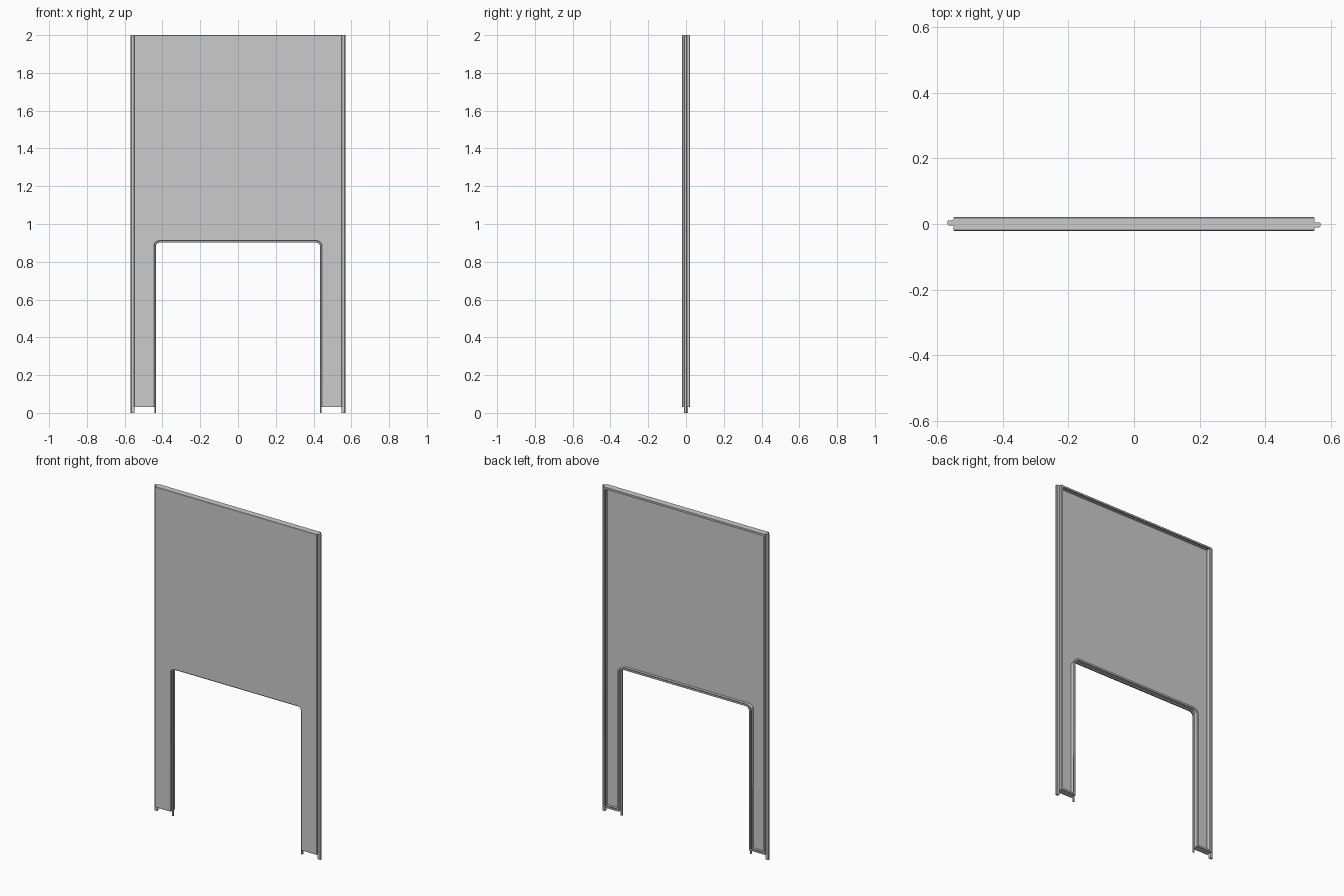
import bpy, bmesh, math

if "Cube" in bpy.data.objects:
    bpy.data.objects.remove(bpy.data.objects["Cube"])

HALF_W, TOP, BASE = 0.55, 2.0, 0.03      # pressed panel extents
OPEN_W, OPEN_TOP, R = 0.443, 0.91, 0.026  # opening half width, height, corner radius
Y = 0.021                                 # half depth


def opening(d, z):
    """Opening edge moved d into the panel, from the right foot to the left foot."""
    cx, cz, r = OPEN_W - R, OPEN_TOP - R, R + d
    arc = [(cx + r * math.cos(a), cz + r * math.sin(a))
           for a in (math.pi / 2 * i / 6 for i in range(7))]
    right = [(OPEN_W + d, z)] + arc
    return right + [(-x, h) for x, h in reversed(right)]


def outline(d):
    """Whole inverted-U outline inset by d."""
    w, t, b = HALF_W - d, TOP - d, BASE + d
    return [(-w, b), (-w, t), (w, t), (w, b)] + opening(d, b)


def finish(name, bm):
    mesh = bpy.data.meshes.new(name)
    bm.to_mesh(mesh)
    bm.free()
    ob = bpy.data.objects.new(name, mesh)
    bpy.context.collection.objects.link(ob)
    bpy.ops.object.select_all(action='DESELECT')
    ob.select_set(True)
    bpy.context.view_layer.objects.active = ob
    bpy.ops.object.shade_smooth_by_angle(angle=math.radians(30))
    return ob


def bridge(bm, a, b, closed):
    n = len(a)
    for i in range(n if closed else n - 1):
        j = (i + 1) % n
        bm.faces.new((a[i], a[j], b[j], b[i]))


def ring(bm, pts, y):
    return [bm.verts.new((x, y, z)) for x, z in pts]


# Pressed sheet: front skin, return walls and small folded lip at the back
bm = bmesh.new()
rings = [ring(bm, outline(d), y) for d, y in
         ((0.002, -Y), (0, -Y + 0.002), (0, Y - 0.002), (0.002, Y), (0.012, Y), (0.012, Y - 0.006))]
skin = bm.faces.new(rings[0])
for a, b in zip(rings, rings[1:]):
    bridge(bm, a, b, True)
bmesh.ops.recalc_face_normals(bm, faces=bm.faces[:])
skin.normal_update()
if skin.normal.y > 0:
    bmesh.ops.reverse_faces(bm, faces=bm.faces[:])
panel = finish("door_panel_sheet", bm)
mod = panel.modifiers.new("sheet_thickness", 'SOLIDIFY')
mod.thickness = 0.002
mod.offset = -1

# Bead around the opening, reaching the floor
bm = bmesh.new()
bead = [ring(bm, opening(d, 0), y) for d, y in
        ((0, -0.009), (-0.007, -0.009), (-0.009, -0.004), (-0.007, 0.001), (0, 0.001))]
for i in range(5):
    bridge(bm, bead[i], bead[(i + 1) % 5], False)
for end in (0, -1):
    bm.faces.new([r[end] for r in bead])
bmesh.ops.recalc_face_normals(bm, faces=bm.faces[:])
finish("opening_bead", bm)

# Staggered joining tongues along the two outer edges
for name, side, y0, y1 in (("left_edge_tongue", -1, -0.004, 0.011),
                           ("right_edge_tongue", 1, -0.010, 0.005)):
    bm = bmesh.new()
    c = 0.003
    prof = [(0.549, y0), (0.568 - c, y0), (0.568, y0 + c),
            (0.568, y1 - c), (0.568 - c, y1), (0.549, y1)]
    lo, hi = ([bm.verts.new((side * x, y, z)) for x, y in prof] for z in (0, TOP))
    bridge(bm, lo, hi, True)
    bm.faces.new(lo)
    bm.faces.new(hi)
    bmesh.ops.recalc_face_normals(bm, faces=bm.faces[:])
    finish(name, bm)
